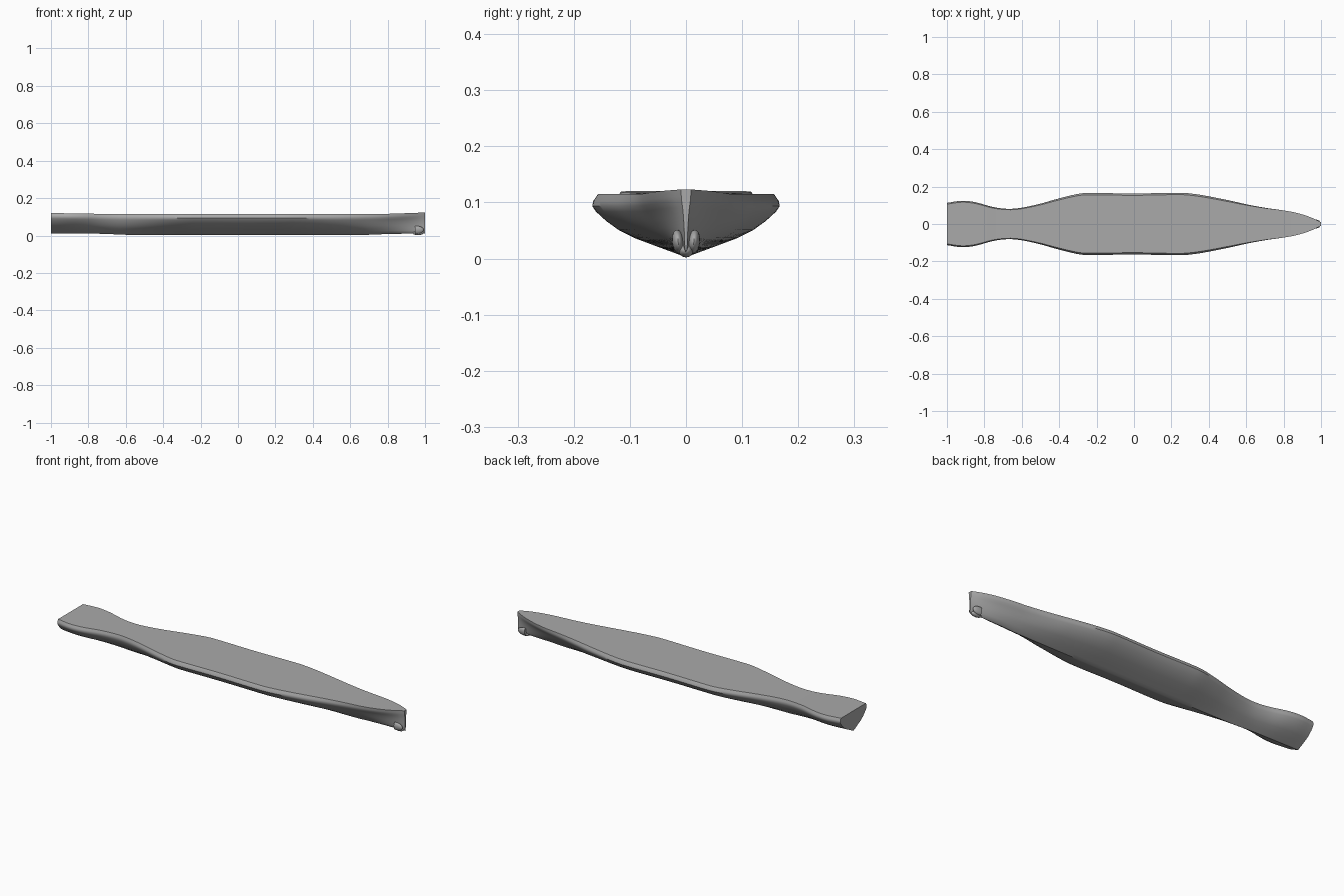
import bpy, bmesh, math
from mathutils import Matrix

if "Cube" in bpy.data.objects:
    bpy.data.objects.remove(bpy.data.objects["Cube"])

grey = bpy.data.materials.new("hull_grey")
grey.use_nodes = True
colour = (0.4, 0.4, 0.4, 1)
grey.diffuse_color = colour
grey.node_tree.nodes["Principled BSDF"].inputs["Base Color"].default_value = colour


def curve(points, x):
    """Smooth interpolation through (position, value) pairs."""
    for i in range(len(points) - 1):
        (a, va), (b, vb) = points[i], points[i + 1]
        if x <= b:
            pa, pva = points[max(i - 1, 0)]
            pb, pvb = points[min(i + 2, len(points) - 1)]
            h, t = b - a, (x - a) / (b - a)
            ma, mb = (vb - pva) / (b - pa) * h, (pvb - va) / (pb - a) * h
            return ((2*t**3 - 3*t*t + 1) * va + (t**3 - 2*t*t + t) * ma
                    + (3*t*t - 2*t**3) * vb + (t**3 - t*t) * mb)
    return points[-1][1]


# Half beam, deck height and keel height along the length
beam = [(-1, .113), (-.92, .124), (-.85, .117), (-.75, .09), (-.67, .081),
        (-.6, .087), (-.5, .109), (-.4, .137), (-.3, .161), (-.25, .166),
        (0, .163), (.25, .167), (.32, .161), (.4, .148), (.5, .128),
        (.6, .107), (.7, .089), (.8, .075), (.88, .058), (.95, .034), (1, .009)]
deck = [(-1, .12), (-.8, .117), (-.7, .115), (.7, .115), (.8, .116), (1, .123)]
keel = [(-1, .012), (-.72, .009), (-.6, .004), (0, .003), (.7, .004), (.8, .008), (1, .011)]
# Cross-section: (fraction of beam, fraction of height) amidships and at the bow
middle = [(0, 0), (.1, .05), (.3, .16), (.55, .3), (.72, .43), (.85, .57),
          (.96, .72), (1, .81), (.99, .89), (.94, 1)]
bow = [(0, 0), (.2, .05), (.28, .16), (.33, .3), (.4, .43), (.5, .57),
       (.68, .72), (.84, .81), (.93, .89), (1, 1)]

bm = bmesh.new()
rows = []
steps = 100
for i in range(steps + 1):
    x = -1 + 2 * i / steps
    w, top, low = curve(beam, x), curve(deck, x), curve(keel, x)
    mix = max(0, (x - .5) / .5) ** 1.5
    half = [((a + (c - a) * mix) * w, low + (b + (d - b) * mix) * (top - low))
            for (a, b), (c, d) in zip(middle, bow)]
    ring = [(-y, z) for y, z in reversed(half)] + half[1:]
    rows.append([bm.verts.new((x, y, z)) for y, z in ring])
for r, s in zip(rows, rows[1:]):
    for j in range(len(r) - 1):
        bm.faces.new((r[j], r[j + 1], s[j + 1], s[j]))
    bm.faces.new((r[-1], r[0], s[0], s[-1]))
bm.faces.new(rows[0])
bm.faces.new(rows[-1])
bmesh.ops.recalc_face_normals(bm, faces=bm.faces)


def finish(name, bm):
    mesh = bpy.data.meshes.new(name)
    bm.to_mesh(mesh)
    bm.free()
    mesh.materials.append(grey)
    ob = bpy.data.objects.new(name, mesh)
    bpy.context.collection.objects.link(ob)
    bpy.ops.object.select_all(action='DESELECT')
    ob.select_set(True)
    bpy.context.view_layer.objects.active = ob
    bpy.ops.object.shade_smooth_by_angle(angle=math.radians(40))


finish("hull", bm)

# Rounded pods on each side of the stem, flat at the rear
for side, name in ((1, "left_bow_pod"), (-1, "right_bow_pod")):
    bm = bmesh.new()
    bmesh.ops.create_uvsphere(bm, u_segments=24, v_segments=16, radius=1)
    bmesh.ops.bisect_plane(bm, geom=bm.verts[:] + bm.edges[:] + bm.faces[:],
                           plane_co=(-.2, 0, 0), plane_no=(-1, 0, 0), clear_outer=True)
    bmesh.ops.holes_fill(bm, edges=[e for e in bm.edges if e.is_boundary])
    place = (Matrix.Translation((.955, side * .014, .03))
             @ Matrix.Rotation(side * -.12, 4, 'X') @ Matrix.Diagonal((.038, .011, .021, 1)))
    bmesh.ops.transform(bm, matrix=place, verts=bm.verts)
    finish(name, bm)

# Rounded foot under the stem
bm = bmesh.new()
bmesh.ops.create_uvsphere(bm, u_segments=20, v_segments=12, radius=1,
                          matrix=Matrix.Translation((.962, 0, .014)) @ Matrix.Diagonal((.03, .013, .012, 1)))
finish("stem_foot", bm)
